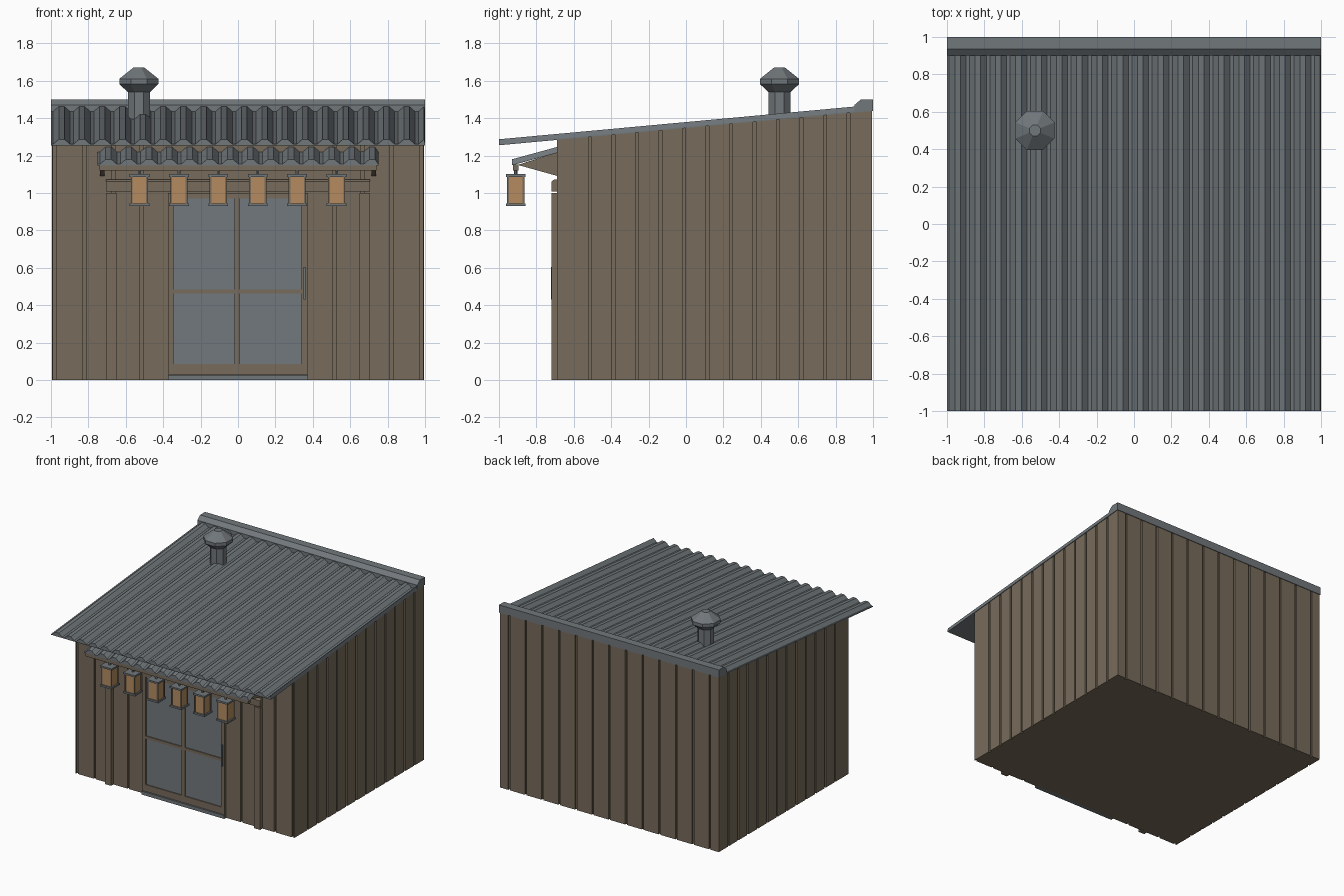
import bpy, bmesh, math
from mathutils import Vector

if "Cube" in bpy.data.objects:
    bpy.data.objects.remove(bpy.data.objects["Cube"], do_unlink=True)


def material(name, r, g, b):
    m = bpy.data.materials.new(name)
    m.use_nodes = True
    m.diffuse_color = (r, g, b, 1)
    m.node_tree.nodes["Principled BSDF"].inputs["Base Color"].default_value = (r, g, b, 1)
    return m


WOOD = material("weathered wood", 0.185, 0.148, 0.105)
METAL = material("grey metal", 0.165, 0.185, 0.198)
GLASS = material("window glass", 0.17, 0.19, 0.205)
AMBER = material("amber lantern", 0.46, 0.26, 0.115)


def loft(name, rings, mat):
    """Skin a list of equal-length rings and cap both ends."""
    bm = bmesh.new()
    loops = [[bm.verts.new(p) for p in ring] for ring in rings]
    n = len(loops[0])
    for a, b in zip(loops, loops[1:]):
        for i in range(n):
            j = (i + 1) % n
            bm.faces.new((a[i], a[j], b[j], b[i]))
    bm.faces.new(loops[0][::-1])
    bm.faces.new(loops[-1])
    bmesh.ops.recalc_face_normals(bm, faces=bm.faces)
    me = bpy.data.meshes.new(name)
    bm.to_mesh(me)
    bm.free()
    me.materials.append(mat)
    ob = bpy.data.objects.new(name, me)
    bpy.context.scene.collection.objects.link(ob)
    return ob


def box(name, x, y, z, mat):
    rings = [[(x[0], y[0], h), (x[1], y[0], h), (x[1], y[1], h), (x[0], y[1], h)] for h in z]
    return loft(name, rings, mat)


def extrude_x(name, profile, x0, x1, mat):
    return loft(name, [[(x, y, z) for y, z in profile] for x in (x0, x1)], mat)


def lathe(name, x, y, profile, sides, mat):
    rings = []
    for r, z in profile:
        angles = [(i + 0.5) * 2 * math.pi / sides for i in range(sides)]
        rings.append([(x + r * math.cos(a), y + r * math.sin(a), z) for a in angles])
    return loft(name, rings, mat)


# Grooved board walls, with the top following the roof slope
SLOPE = 0.092
WX, FRONT, BACK = 0.995, -0.69, 0.995
GROOVE, DEPTH = 0.008, 0.014


def roof_under(y):
    return 1.257 + SLOPE * (y + 1)


def grooved_side(start, end, grooves):
    a, b = Vector(start), Vector(end)
    along = (b - a).normalized()
    inward = Vector((-along.y, along.x)) * DEPTH
    pts = [a]
    for g in grooves:
        lo, hi = a + along * (g - GROOVE), a + along * (g + GROOVE)
        pts += [lo, lo + inward, hi + inward, hi]
    return pts


front_grooves = [WX + s for s in (-0.98, -0.82, -0.665, -0.515, 0.515, 0.665, 0.82, 0.98)]
back_grooves = [WX + 0.152 * i for i in range(-6, 7)]
side_y = [-0.513 + 0.1257 * i for i in range(12)]
outline = (grooved_side((-WX, FRONT), (WX, FRONT), front_grooves)
           + grooved_side((WX, FRONT), (WX, BACK), [y - FRONT for y in side_y])
           + grooved_side((WX, BACK), (-WX, BACK), back_grooves)
           + grooved_side((-WX, BACK), (-WX, FRONT), [BACK - y for y in reversed(side_y)]))
loft("board_walls", [[(p.x, p.y, 0) for p in outline],
                     [(p.x, p.y, roof_under(p.y)) for p in outline]], WOOD)


# Corrugated sheets
def corrugated(name, half, front, back, height):
    pitch = 0.1085
    wave = ((0, 0.006), (0.03, height), (0.06, height), (0.09, 0.006))
    top = [(-half, 0.006)]
    x = -half + 0.012
    while x < half:
        top += [(x + dx, h) for dx, h in wave if x + dx < half - 0.004]
        x += pitch
    top.append((half, 0.006))
    section = [(-half, 0)] + top + [(half, 0)]
    loft(name, [[(x, y, z + h) for x, h in section] for y, z in (front, back)], METAL)


corrugated("main_roof", 1.0, (-1.0, 1.255), (0.98, 1.255 + SLOPE * 1.98), 0.032)
corrugated("awning_roof", 0.75, (-0.93, 1.148), (-0.685, 1.215), 0.032)

# Ridge cap along the high rear edge
extrude_x("ridge_cap", [(0.90, 1.435), (0.90, 1.47), (0.935, 1.50), (1.0, 1.50), (1.0, 1.437)],
          -1, 1, METAL)

# Octagonal chimney with a hood
lathe("chimney_pipe", -0.53, 0.5, [(0.064, 1.38), (0.064, 1.55)], 8, METAL)
lathe("chimney_hood", -0.53, 0.5,
      [(0.065, 1.54), (0.113, 1.582), (0.113, 1.61), (0.032, 1.67)], 8, METAL)

# Awning supports
for side, s in (("left", 1), ("right", -1)):
    extrude_x(side + "_awning_bracket", [(-0.90, 1.15), (-0.685, 1.09), (-0.685, 1.218)],
              s * 0.715, s * 0.737, WOOD)
    box(side + "_porch_post", sorted((s * 0.65, s * 0.705)), (-0.72, -0.68), (0, 1.0), WOOD)
box("awning_beam", (-0.74, 0.74), (-0.925, -0.895), (1.12, 1.152), WOOD)
extrude_x("door_header", [(-0.68, 1.008), (-0.72, 1.008), (-0.72, 1.06), (-0.705, 1.072), (-0.68, 1.072)],
          -0.705, 0.705, WOOD)

# Double glazed door
box("threshold", (-0.375, 0.375), (-0.715, -0.68), (0, 0.028), METAL)
box("door_glass", (-0.36, 0.36), (-0.697, -0.68), (0.05, 0.985), GLASS)
for name, x in (("right_stile", (-0.375, -0.345)), ("middle_stile", (-0.02, 0.012)),
                ("left_stile", (0.34, 0.375))):
    box("door_" + name, x, (-0.708, -0.68), (0.03, 1.0), WOOD)
for name, z in (("bottom", (0.03, 0.085)), ("middle", (0.462, 0.485)), ("top", (0.97, 1.0))):
    box("door_" + name + "_rail", (-0.346, 0.341), (-0.705, -0.68), z, WOOD)
box("door_handle", (0.349, 0.361), (-0.722, -0.70), (0.43, 0.605), METAL)

# Row of hanging lanterns
LY = -0.91
for i in range(6):
    cx = -0.527 + 0.2108 * i
    tag = "lantern_%d_" % (i + 1)
    box(tag + "panes", (cx - 0.042, cx + 0.042), (LY - 0.042, LY + 0.042), (0.94, 1.09), AMBER)
    for name, z in (("base", (0.93, 0.944)), ("cap", (1.086, 1.10))):
        box(tag + name, (cx - 0.053, cx + 0.053), (LY - 0.053, LY + 0.053), z, METAL)
    lathe(tag + "hook", cx, LY, [(0.009, 1.10), (0.009, 1.125)], 6, METAL)
    for sx in (-1, 1):
        for sy in (-1, 1):
            px, py = cx + sx * 0.041, LY + sy * 0.041
            box(tag + "corner", (px - 0.005, px + 0.005), (py - 0.005, py + 0.005),
                (0.94, 1.09), WOOD)
